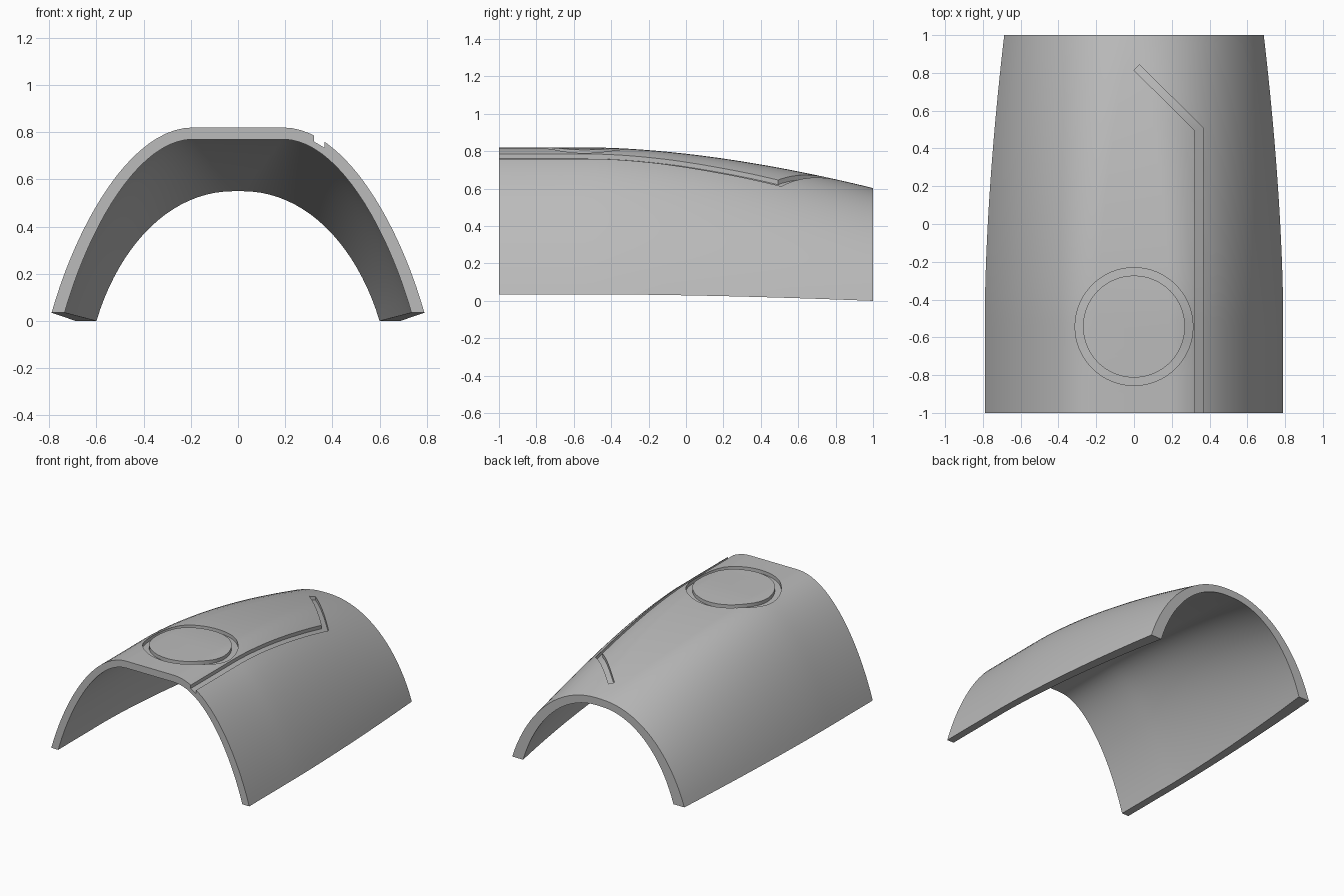
import bpy, bmesh, math
from mathutils import Vector
from mathutils.bvhtree import BVHTree

cube = bpy.data.objects.get("Cube")
if cube:
    bpy.data.objects.remove(cube, do_unlink=True)

grey = bpy.data.materials.new("plain grey")
grey.use_nodes = True
colour = (0.5, 0.5, 0.5, 1)
grey.diffuse_color = colour
grey.node_tree.nodes["Principled BSDF"].inputs["Base Color"].default_value = colour

ROWS, STEPS, DEPTH = 40, 20, 0.025

# Half section curves at both ends, from the lower edge to the crown (x, z)
OUTER_FRONT = [(0.79, 0.035), (0.68, 0.42), (0.45, 0.82), (0.19, 0.82)]
OUTER_BACK = [(0.687, 0), (0.57, 0.36), (0.32, 0.603), (0.02, 0.603)]
INNER_FRONT = [(0.735, 0.035), (0.63, 0.4), (0.42, 0.77), (0.19, 0.77)]
INNER_BACK = [(0.6, 0), (0.5, 0.33), (0.28, 0.55), (0.02, 0.55)]


def bezier(p, t):
    u = 1 - t
    weights = (u**3, 3*u*u*t, 3*u*t*t, t**3)
    return sum((w * Vector(q) for w, q in zip(weights, p)), Vector((0, 0)))


def arch(front, back, y):
    """Full arch from right to left at station y."""
    s = max(0, (y + 0.5) / 1.5) ** 1.7
    ctrl = [Vector(a).lerp(Vector(b), s) for a, b in zip(front, back)]
    half = [bezier(ctrl, i / STEPS) for i in range(STEPS + 1)]
    return [(-p.x, y, p.y) for p in half] + [(p.x, y, p.y) for p in reversed(half)]


def loft(name, loops, closed=False):
    """Join equal closed loops into a solid, capped unless closed on itself."""
    bm = bmesh.new()
    rings = [[bm.verts.new(p) for p in loop] for loop in loops]
    pairs = list(zip(rings, rings[1:]))
    if closed:
        pairs.append((rings[-1], rings[0]))
    for a, b in pairs:
        for i in range(len(a)):
            j = (i + 1) % len(a)
            bm.faces.new((a[i], a[j], b[j], b[i]))
    if not closed:
        bm.faces.new(rings[0])
        bm.faces.new(rings[-1])
    bmesh.ops.recalc_face_normals(bm, faces=bm.faces)
    mesh = bpy.data.meshes.new(name)
    bm.to_mesh(mesh)
    bm.free()
    mesh.materials.append(grey)
    obj = bpy.data.objects.new(name, mesh)
    bpy.context.collection.objects.link(obj)
    return obj


# Tapering arched shell
stations = [-1 + 2 * i / ROWS for i in range(ROWS + 1)]
shell = loft("arched_shell", [
    arch(OUTER_FRONT, OUTER_BACK, y) + arch(INNER_FRONT, INNER_BACK, y)[::-1]
    for y in stations])

bm = bmesh.new()
bm.from_mesh(shell.data)
surface = BVHTree.FromBMesh(bm)
bm.free()


def cutter(name, sides, closed=False):
    """Trench tool whose floor follows the shell at a constant depth."""
    loops = []
    for a, b in sides:
        floor = []
        for x, y in (a, b):
            hit = surface.ray_cast(Vector((x, max(-0.999, y), 2)), Vector((0, 0, -1)))[0]
            floor.append((x, y, hit.z - DEPTH))
        loops.append(floor + [(b[0], b[1], 1), (a[0], a[1], 1)])
    obj = loft(name, loops, closed)
    obj.hide_render = True
    return obj


# Bent channel along the left of the crown
corners = [((0.323, -1.02), (0.366, -1.02)),
           ((0.323, 0.493), (0.366, 0.51)),
           ((0.0, 0.815), (0.028, 0.843))]
sides = []
for (a0, b0), (a1, b1) in zip(corners, corners[1:]):
    for i in range(20):
        t = i / 20
        sides.append((Vector(a0).lerp(Vector(a1), t), Vector(b0).lerp(Vector(b1), t)))
sides.append(corners[-1])
channel = cutter("channel_cutter", sides)

# Circular trench around the round panel
angles = [2 * math.pi * i / 64 for i in range(64)]
ring = cutter("ring_cutter", [
    [(r * math.cos(a), -0.543 + r * math.sin(a)) for r in (0.27, 0.312)]
    for a in angles], closed=True)

# Cut both trenches, then shade smooth with sharp edges kept
bpy.ops.object.select_all(action="DESELECT")
bpy.context.view_layer.objects.active = shell
shell.select_set(True)
for tool in (channel, ring):
    mod = shell.modifiers.new("trench", "BOOLEAN")
    mod.operation = "DIFFERENCE"
    mod.solver = "EXACT"
    mod.object = tool
    bpy.ops.object.modifier_apply(modifier=mod.name)
    bpy.data.objects.remove(tool, do_unlink=True)
bpy.ops.object.shade_smooth_by_angle(angle=math.radians(30))
weighted = shell.modifiers.new("even shading", "WEIGHTED_NORMAL")
weighted.keep_sharp = True
